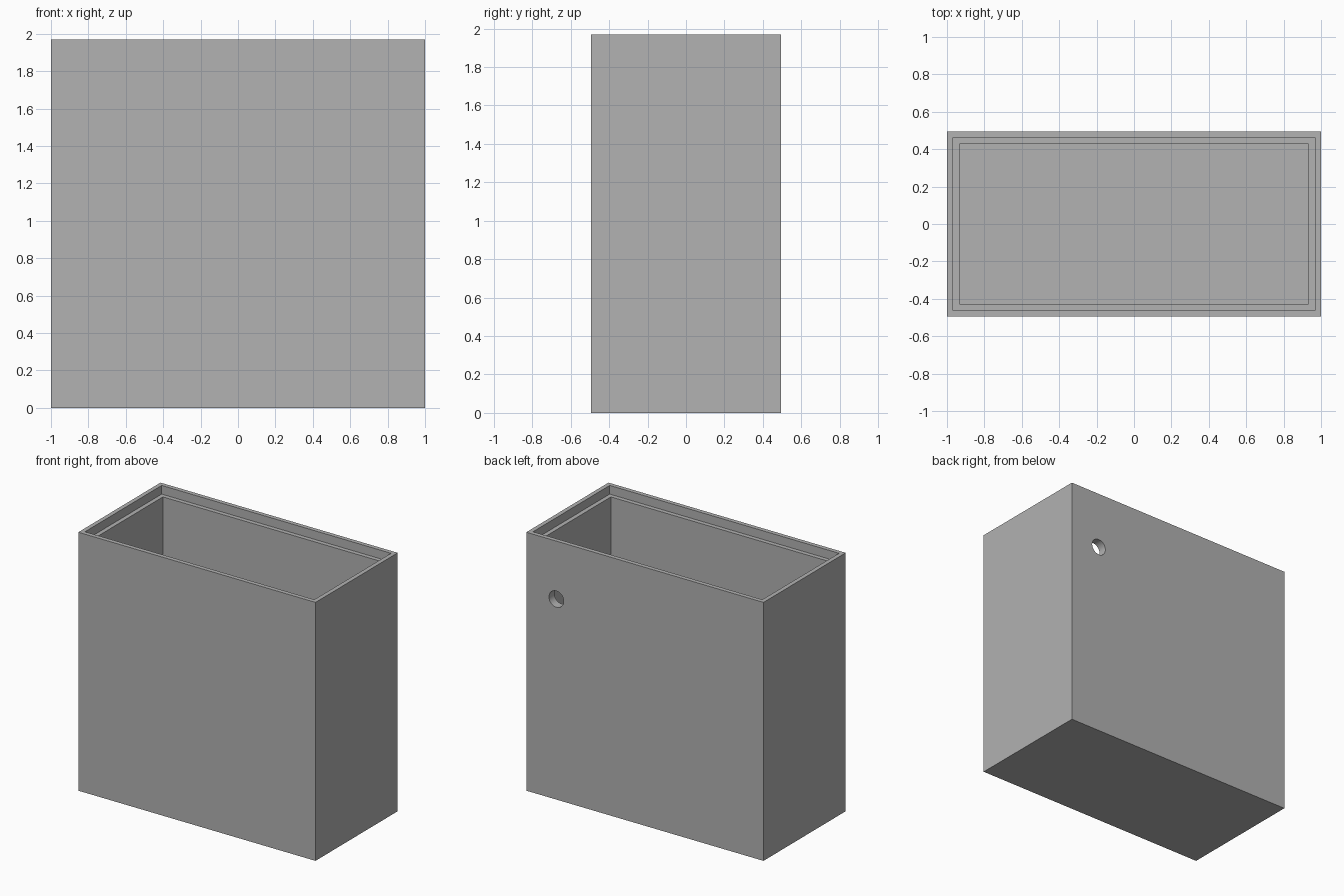
import bpy
import math

if "Cube" in bpy.data.objects:
    bpy.data.objects.remove(bpy.data.objects["Cube"], do_unlink=True)

WIDTH, DEPTH, HEIGHT = 2.0, 0.99, 1.97
STEP = 0.033            # ledge width, half the wall thickness
LIP_DEPTH = 2 * STEP    # recess below the rim
FLOOR = 2 * STEP

grey = bpy.data.materials.new("plain_grey")
grey.use_nodes = True
colour = (0.445, 0.445, 0.445, 1)
grey.diffuse_color = colour
grey.node_tree.nodes["Principled BSDF"].inputs["Base Color"].default_value = colour


def block(name, inset, bottom, top):
    """Box inset from the outer walls, spanning two heights."""
    bpy.ops.mesh.primitive_cube_add(size=1, location=(0, 0, (bottom + top) / 2))
    obj = bpy.context.object
    obj.name = name
    obj.scale = (WIDTH - 2 * inset, DEPTH - 2 * inset, top - bottom)
    bpy.ops.object.transform_apply(location=True, rotation=True, scale=True)
    obj.data.materials.append(grey)
    return obj


# Outer body
body = block("open_box", 0, 0, HEIGHT)

# Main cavity and the wider recess that leaves a ledge for a lid
cavity = block("cavity_cutter", 2 * STEP, FLOOR, HEIGHT + 0.1)
recess = block("lid_recess_cutter", STEP, HEIGHT - LIP_DEPTH, HEIGHT + 0.2)

# Round cable hole through the back wall
bpy.ops.mesh.primitive_cylinder_add(
    vertices=48, radius=0.062, depth=0.3,
    location=(0.747, DEPTH / 2, 1.528), rotation=(math.pi / 2, 0, 0))
hole = bpy.context.object
hole.name = "cable_hole_cutter"
hole.data.materials.append(grey)

# Carve the body
bpy.context.view_layer.objects.active = body
for cutter in (cavity, recess, hole):
    cut = body.modifiers.new(cutter.name, 'BOOLEAN')
    cut.operation = 'DIFFERENCE'
    cut.solver = 'EXACT'
    cut.object = cutter
    bpy.ops.object.modifier_apply(modifier=cut.name)
    bpy.data.objects.remove(cutter, do_unlink=True)

# Smooth the hole wall, keep the box edges sharp
bpy.ops.object.select_all(action='DESELECT')
body.select_set(True)
bpy.ops.object.shade_smooth_by_angle(angle=math.radians(30))
